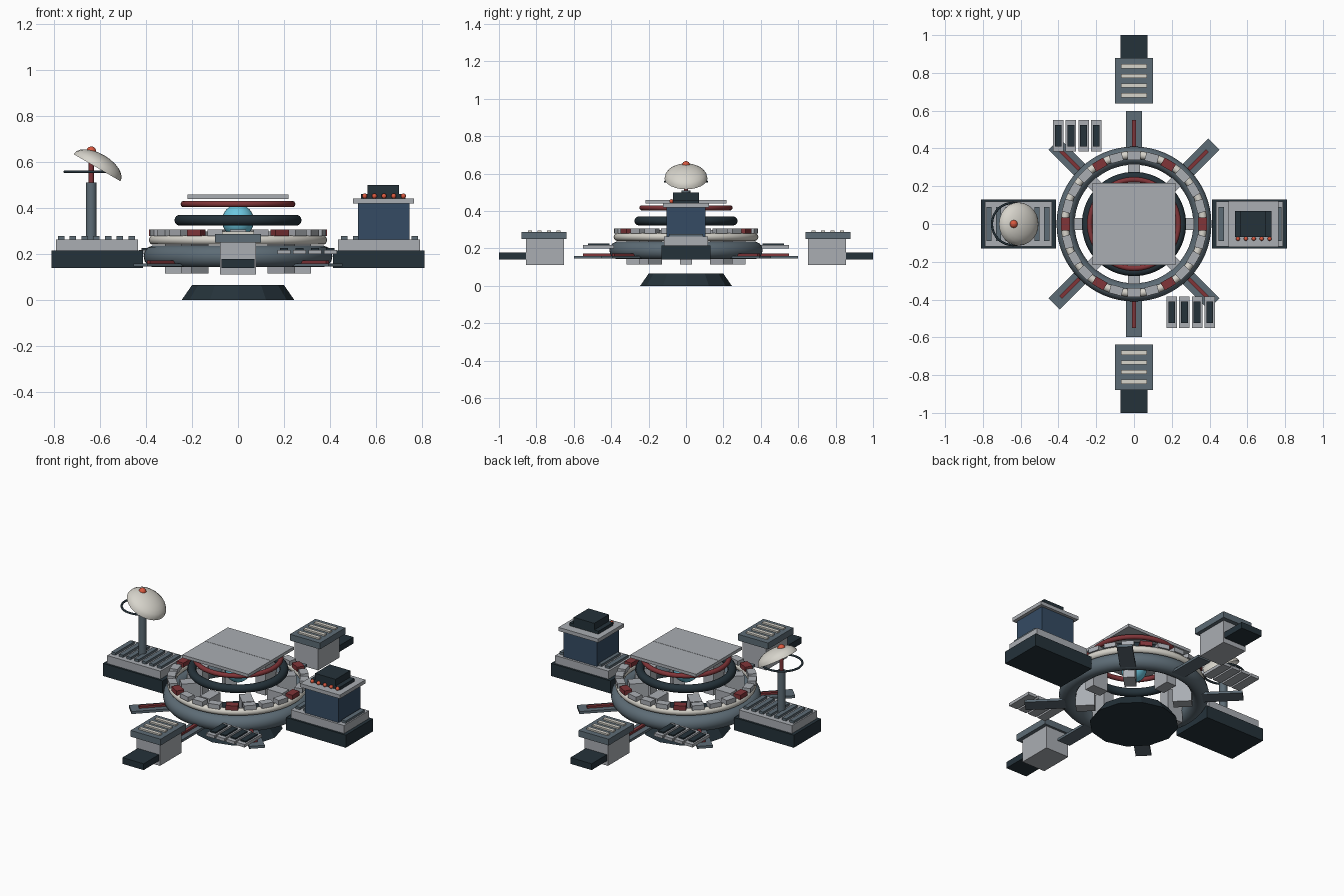
import bpy, bmesh
from math import radians, cos, sin, pi
from mathutils import Matrix

if "Cube" in bpy.data.objects:
    bpy.data.objects.remove(bpy.data.objects["Cube"])

COLOURS = {
    "light": (0.40, 0.42, 0.45), "dark": (0.018, 0.032, 0.042),
    "slate": (0.11, 0.15, 0.18), "red": (0.22, 0.035, 0.04),
    "cream": (0.68, 0.66, 0.60), "blue": (0.035, 0.07, 0.125),
    "cyan": (0.15, 0.57, 0.74), "orange": (0.70, 0.10, 0.05),
}
MATS = {}
for key, rgb in COLOURS.items():
    MATS[key] = bpy.data.materials.new(key)
    MATS[key].diffuse_color = (*rgb, 1)


def finish(name, colour, smooth=False):
    ob = bpy.context.object
    ob.name = name
    ob.data.materials.append(MATS[colour])
    if smooth:
        bpy.ops.object.shade_smooth_by_angle(angle=radians(40))
    return ob


def box(name, colour, x, y, z, angle=0):
    """Box from (min, max) ranges, then spun about the station axis."""
    bpy.ops.mesh.primitive_cube_add(size=1)
    ob = finish(name, colour)
    mid = [(a + b) / 2 for a, b in (x, y, z)]
    size = [b - a for a, b in (x, y, z)]
    ob.data.transform(Matrix.Rotation(radians(angle), 4, 'Z')
                      @ Matrix.Translation(mid) @ Matrix.Diagonal((*size, 1)))
    return ob


def ring(name, colour, R, r, loc, seg=64):
    bpy.ops.mesh.primitive_torus_add(major_radius=R, minor_radius=r, location=loc,
                                     major_segments=seg, minor_segments=14)
    return finish(name, colour, True)


def rod(name, colour, r, x, y, z, sides=12):
    bpy.ops.mesh.primitive_cylinder_add(radius=r, depth=z[1] - z[0], vertices=sides,
                                        location=(x, y, sum(z) / 2))
    return finish(name, colour, True)


def ball(name, colour, r, loc):
    bpy.ops.mesh.primitive_uv_sphere_add(radius=r, location=loc, segments=24, ring_count=12)
    return finish(name, colour, True)


# Base plinth
bpy.ops.mesh.primitive_cone_add(vertices=12, radius1=0.245, radius2=0.20, depth=0.065,
                                location=(0, 0, 0.0325))
finish("base_plinth", "dark")

# Stacked rings and core
ring("main_ring", "slate", 0.362, 0.048, (0, 0, 0.19))
ring("upper_ring", "cream", 0.366, 0.021, (0, 0, 0.261))
ring("dark_ring", "dark", 0.252, 0.024, (0, 0, 0.347))
ring("red_ring", "red", 0.235, 0.014, (0, 0, 0.417))
ball("core_dome", "cyan", 0.07, (0, 0, 0.345))

# Roof made of two plates
for s, tag in ((-1, "front"), (1, "back")):
    box(f"roof_plate_{tag}", "light", (-0.22, 0.22), sorted((s * 0.001, s * 0.217)), (0.44, 0.458))

# Deck tiles on the upper ring, every fourth one red
for i in range(24):
    box(f"deck_tile_{i}", "light" if i % 4 else "red",
        (0.34, 0.386), (-0.034, 0.034), (0.279, 0.306), i * 15)

# Inner blocks and radial arms
for i in range(8):
    a = i * 45
    box(f"inner_block_{i}", "light", (0.215, 0.318), (-0.033, 0.033), (0.115, 0.298), a)
    if i % 4:
        box(f"arm_{i}", "slate", (0.36, 0.598), (-0.043, 0.043), (0.145, 0.16), a)
        box(f"arm_strip_{i}", "red", (0.38, 0.55), (-0.01, 0.01), (0.16, 0.172), a)

# Side docks with ribs
for s, tag in ((-1, "left"), (1, "right")):
    box(f"{tag}_dock", "dark", sorted((s * 0.412, s * 0.81)), (-0.13, 0.13), (0.14, 0.216))
    box(f"{tag}_deck", "light", sorted((s * 0.435, s * 0.79)), (-0.118, 0.118), (0.216, 0.264))
    for i in range(7):
        x = s * (0.462 + i * 0.051)
        box(f"{tag}_rib_{i}", "slate", (x - 0.014, x + 0.014), (-0.09, 0.09), (0.264, 0.278))

# Front and back modules
for a, tag in ((90, "back"), (-90, "front")):
    box(f"{tag}_module", "light", (0.652, 0.855), (-0.078, 0.078), (0.112, 0.25), a)
    box(f"{tag}_module_cap", "slate", (0.638, 0.88), (-0.10, 0.10), (0.25, 0.288), a)
    box(f"{tag}_pod", "dark", (0.85, 1.0), (-0.071, 0.071), (0.14, 0.178), a)
    for i in range(4):
        r = 0.682 + i * 0.051
        box(f"{tag}_vent_{i}", "cream", (r - 0.011, r + 0.011), (-0.07, 0.07), (0.288, 0.297), a)

# Panel banks on opposite corners
for a, tag in ((0, "front"), (180, "back")):
    for i in range(4):
        x = 0.2 + i * 0.067
        box(f"{tag}_panel_{i}", "light", (x - 0.028, x + 0.028), (-0.55, -0.385), (0.2, 0.218), a)
        box(f"{tag}_cell_{i}", "dark", (x - 0.018, x + 0.018), (-0.525, -0.41), (0.218, 0.226), a)

# Right tower
box("tower", "blue", (0.52, 0.745), (-0.105, 0.105), (0.264, 0.42))
box("tower_cap", "light", (0.5, 0.765), (-0.122, 0.122), (0.42, 0.442))
box("tower_plinth", "dark", (0.535, 0.728), (-0.07, 0.07), (0.442, 0.46))
box("tower_hatch", "dark", (0.563, 0.70), (-0.07, 0.07), (0.46, 0.50))
for i in range(5):
    ball(f"tower_light_{i}", "orange", 0.011, (0.55 + i * 0.042, -0.078, 0.452))

# Left mast, halo and tilted dish
rod("mast", "slate", 0.023, -0.637, 0, (0.264, 0.51))
rod("mast_stem", "red", 0.011, -0.637, 0, (0.51, 0.645))
ring("mast_halo", "dark", 0.112, 0.006, (-0.64, 0, 0.557), 40)
ball("beacon", "orange", 0.021, (-0.637, 0, 0.646))
dish = ball("dish", "cream", 1, (-0.612, 0, 0.575))
bm = bmesh.new()
bm.from_mesh(dish.data)
bmesh.ops.delete(bm, geom=[v for v in bm.verts if v.co.z < -0.01], context='VERTS')
bm.to_mesh(dish.data)
bm.free()
dish.data.transform(Matrix.Rotation(radians(30), 4, 'Y')
                    @ Matrix.Diagonal((0.118, 0.115, 0.062, 1)))

for m in bpy.data.materials:
    if m.users and not m.is_grease_pencil:
        m.use_nodes = True
        m.node_tree.nodes["Principled BSDF"].inputs["Base Color"].default_value = m.diffuse_color
